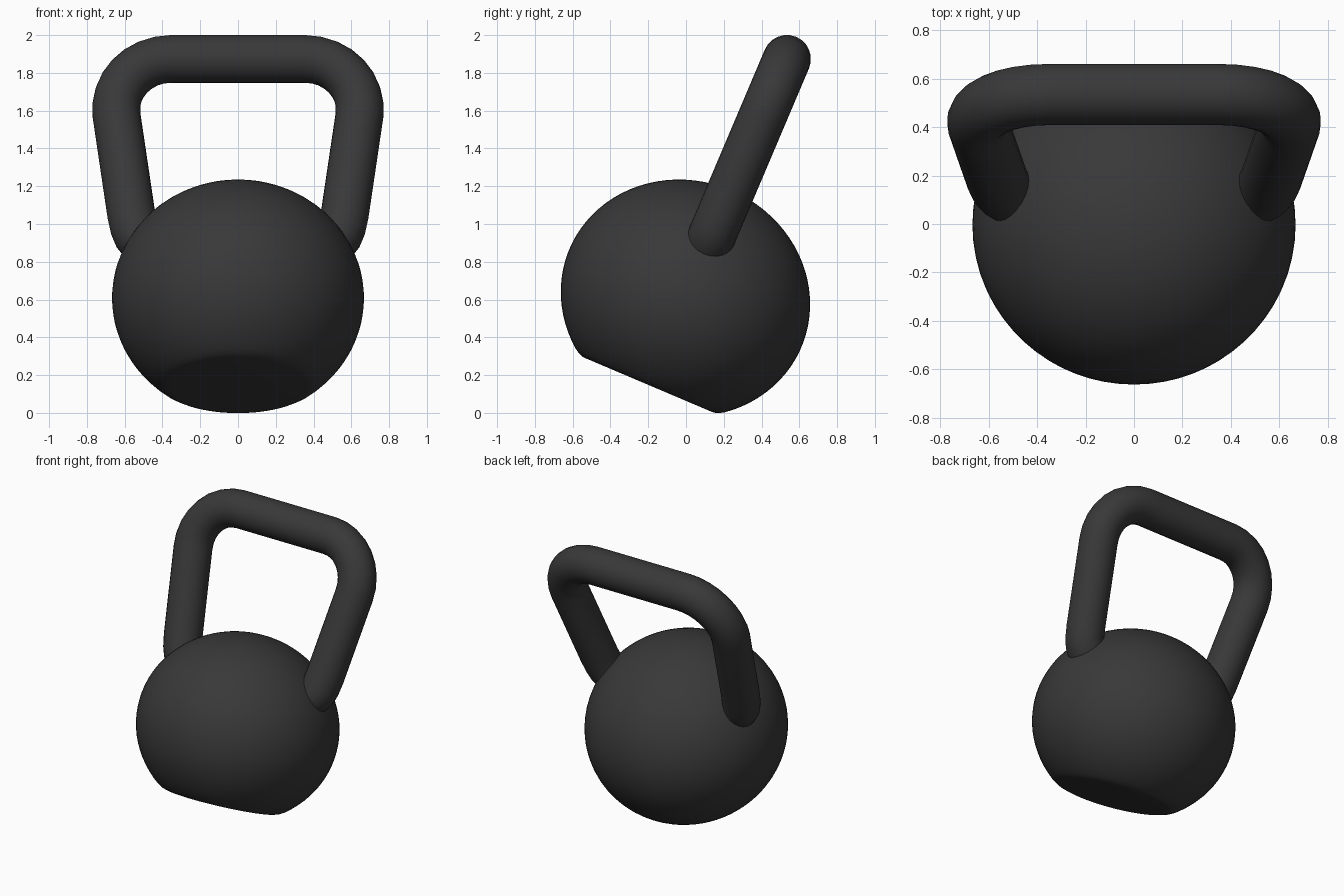
import bpy, bmesh, math
from mathutils import Vector, Matrix

if "Cube" in bpy.data.objects:
    bpy.data.objects.remove(bpy.data.objects["Cube"])

TILT = Matrix.Translation((0, -0.003, 0.608)) @ Matrix.Rotation(math.radians(-23), 4, 'X')

iron = bpy.data.materials.new("dark_iron")
iron.diffuse_color = (0.04, 0.04, 0.04, 1)
iron.use_nodes = True
iron.node_tree.nodes["Principled BSDF"].inputs["Base Color"].default_value = iron.diffuse_color


def finish(bm, name):
    """Turn a bmesh into a smooth, tilted, iron-coloured object."""
    bmesh.ops.recalc_face_normals(bm, faces=bm.faces)
    for f in bm.faces:
        f.smooth = True
    mesh = bpy.data.meshes.new(name)
    bm.to_mesh(mesh)
    bm.free()
    mesh.materials.append(iron)
    ob = bpy.data.objects.new(name, mesh)
    bpy.context.collection.objects.link(ob)
    ob.matrix_world = TILT
    return ob


def skin(rings, name):
    """Bridge a list of equal rings and cap both ends."""
    bm = bmesh.new()
    rows = [[bm.verts.new(p) for p in ring] for ring in rings]
    n = len(rows[0])
    for a, b in zip(rows, rows[1:]):
        for i in range(n):
            j = (i + 1) % n
            bm.faces.new((a[i], a[j], b[j], b[i]))
    bm.faces.new(rows[0])
    bm.faces.new(rows[-1])
    return finish(bm, name)


# Body: slightly squashed ball with a softened flat base
A, B, SEG = 0.667, 0.62, 64
profile = [(0.02, -0.5), (0.36, -0.5), (0.378, -0.499), (0.4, -0.492), (0.415, -0.483)]
start = math.asin(-0.475 / B)
steps = 32
for i in range(steps):
    t = start + (math.pi / 2 - start) * i / steps
    profile.append((A * math.cos(t), B * math.sin(t)))
profile.append((0.004, B))
skin([[(r * math.cos(2 * math.pi * k / SEG), r * math.sin(2 * math.pi * k / SEG), h)
       for k in range(SEG)] for r, h in profile], "body")

# Handle: round bar swept along a mirrored path in the x-z plane
R, SIDES = 0.127, 24
half = [(0.335, 1.375)]
for i in range(9):
    t = math.radians(90 - 97.7 * i / 8)
    half.append((0.355 + 0.29 * math.cos(t), 1.085 + 0.29 * math.sin(t)))
half += [(0.565, 0.48), (0.55, 0.405), (0.535, 0.365), (0.505, 0.325), (0.46, 0.285), (0.38, 0.23)]
path = [Vector((-x, 0, z)) for x, z in reversed(half)] + [Vector((x, 0, z)) for x, z in half]
rings = []
for i, p in enumerate(path):
    d = (path[min(i + 1, len(path) - 1)] - path[max(i - 1, 0)]).normalized()
    if 0 < i < len(path) - 1:
        d = ((path[i + 1] - p).normalized() + (p - path[i - 1]).normalized()).normalized()
    side = Vector((-d.z, 0, d.x))
    rings.append([p + R * (math.cos(a) * side + math.sin(a) * Vector((0, 1, 0)))
                  for a in (2 * math.pi * k / SIDES for k in range(SIDES))])
skin(rings, "handle")
